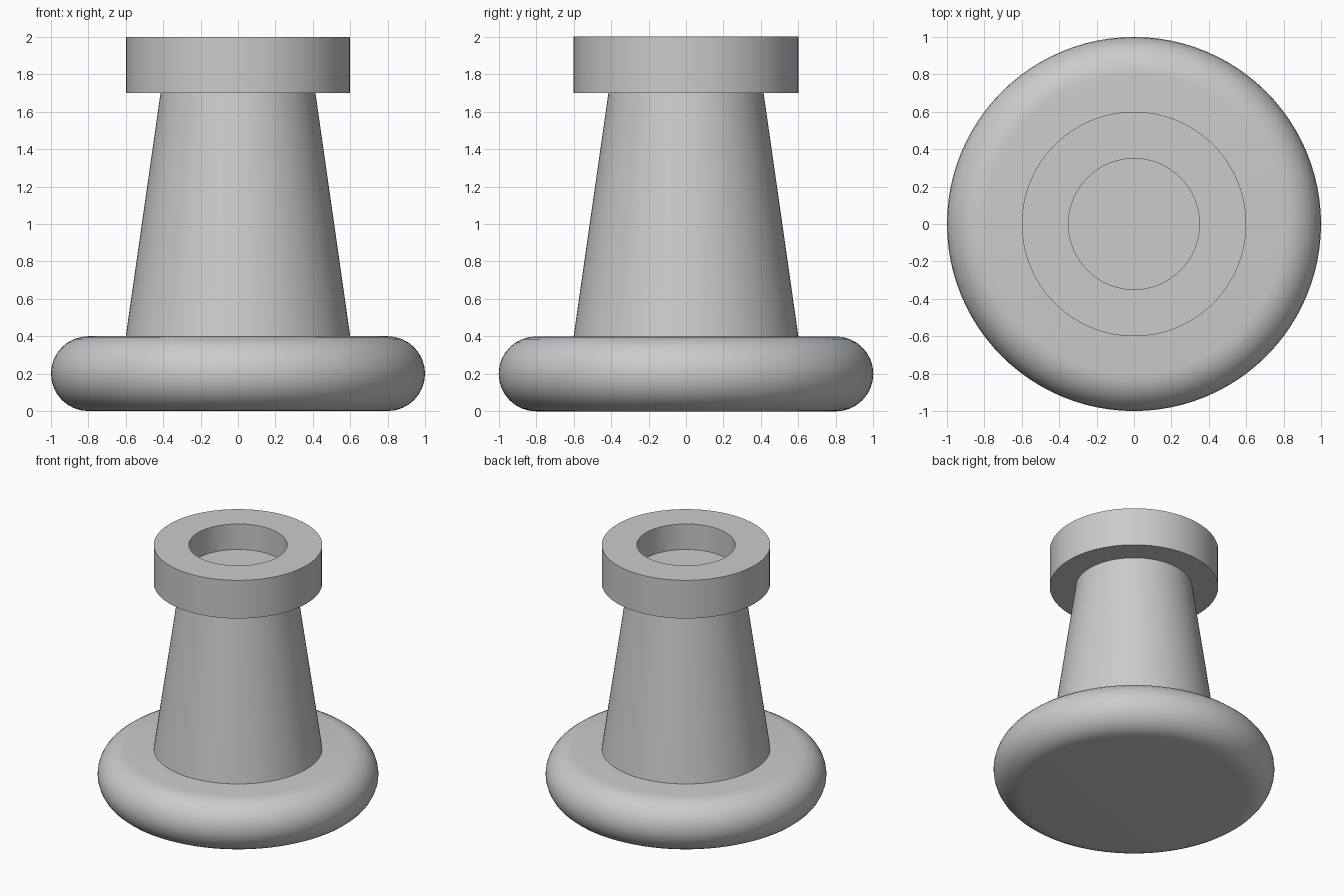
import bpy
import bmesh
import math

if "Cube" in bpy.data.objects:
    bpy.data.objects.remove(bpy.data.objects["Cube"])

SEGMENTS = 96

grey = bpy.data.materials.new("plain_grey")
grey.diffuse_color = (0.6, 0.6, 0.6, 1.0)
grey.use_nodes = True
grey.node_tree.nodes["Principled BSDF"].inputs["Base Color"].default_value = grey.diffuse_color


def lathe(name, profile, closed=False):
    """Spin an (r, z) profile around the z axis into one smooth-shaded part."""
    bm = bmesh.new()
    verts = [bm.verts.new((r, 0, z)) for r, z in profile]
    edges = [bm.edges.new(pair) for pair in zip(verts, verts[1:])]
    if closed:
        edges.append(bm.edges.new((verts[-1], verts[0])))
    bmesh.ops.spin(bm, geom=verts + edges, cent=(0, 0, 0), axis=(0, 0, 1),
                   angle=math.tau, steps=SEGMENTS, use_merge=True)
    bmesh.ops.remove_doubles(bm, verts=bm.verts, dist=1e-5)
    bmesh.ops.recalc_face_normals(bm, faces=bm.faces)
    mesh = bpy.data.meshes.new(name)
    bm.to_mesh(mesh)
    bm.free()
    mesh.materials.append(grey)
    obj = bpy.data.objects.new(name, mesh)
    bpy.context.collection.objects.link(obj)
    bpy.ops.object.select_all(action='DESELECT')
    obj.select_set(True)
    bpy.context.view_layer.objects.active = obj
    bpy.ops.object.shade_smooth_by_angle(angle=math.radians(30))
    return obj


# Round cushion-shaped base with a half-circle edge
STEPS = 16
edge = [(0.8 + 0.2 * math.cos(a), 0.2 + 0.2 * math.sin(a))
        for a in (math.pi * (i / STEPS - 0.5) for i in range(STEPS + 1))]
lathe("base", [(0, 0)] + edge + [(0, 0.4)])

# Tapered column, whose flat top is the floor of the collar's recess
lathe("column", [(0, 0.4), (0.6, 0.4), (0.4, 1.8), (0, 1.8)])

# Collar ring around the column top
lathe("collar", [(0.35, 1.7), (0.6, 1.7), (0.6, 2.0), (0.35, 2.0)], closed=True)
